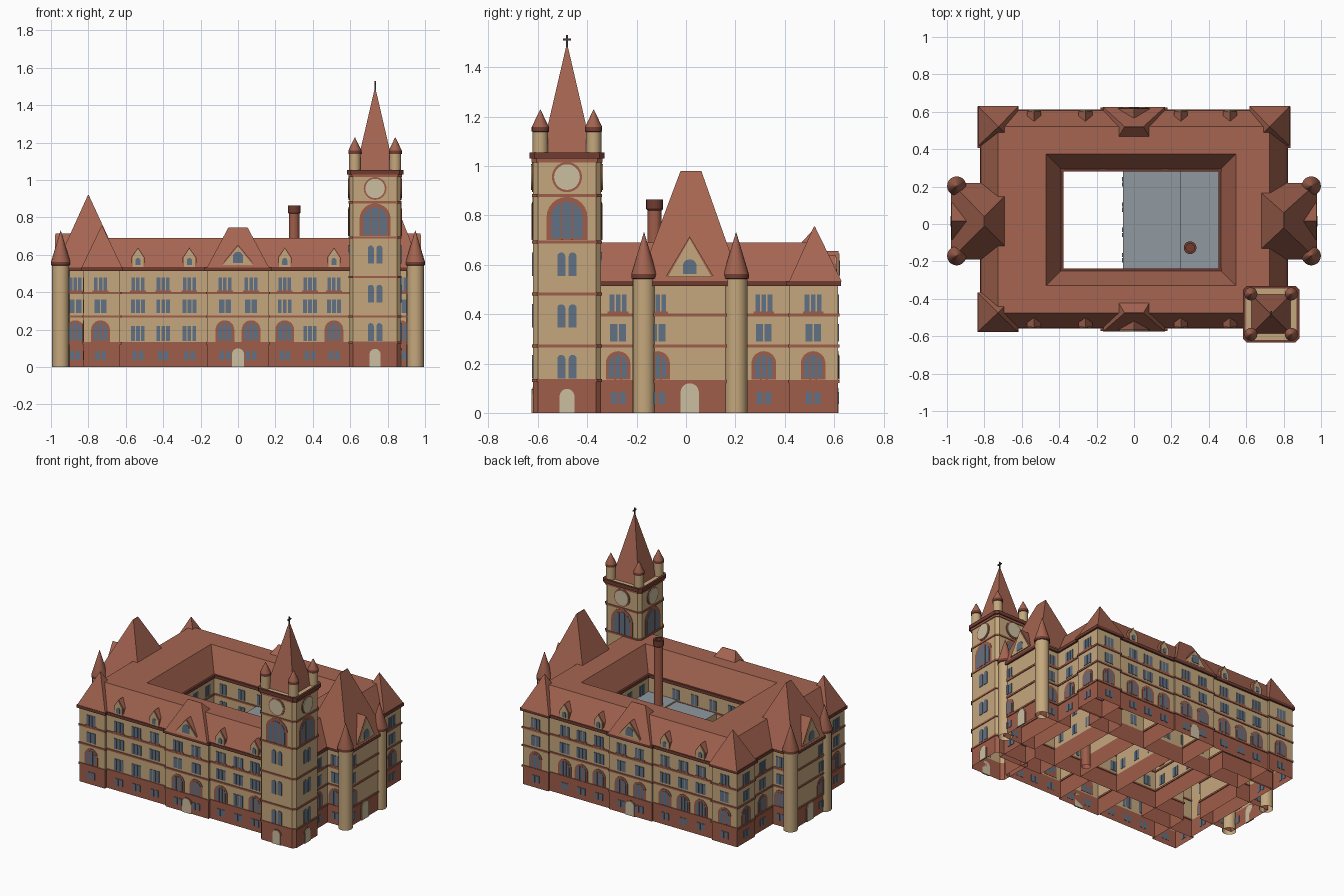
import bpy, bmesh, math
from mathutils import Vector

cube = bpy.data.objects.get("Cube")
if cube:
    bpy.data.objects.remove(cube)


def material(name, r, g, b):
    m = bpy.data.materials.new(name)
    m.use_nodes = True
    m.diffuse_color = (r, g, b, 1)
    m.node_tree.nodes["Principled BSDF"].inputs["Base Color"].default_value = (r, g, b, 1)
    return m


TAN = material("tan_stone", .56, .39, .205)
BRICK = material("red_brick", .35, .11, .067)
ROOF = material("roof_tile", .38, .13, .083)
DARK = material("dark_trim", .16, .045, .03)
BLUE = material("window_blue", .12, .165, .23)
CREAM = material("cream_door", .6, .52, .35)
GREY = material("grey_glass", .28, .32, .35)
IRON = material("iron", .06, .05, .05)


def finish(name, bm, *mats):
    bmesh.ops.remove_doubles(bm, verts=bm.verts, dist=1e-5)
    bmesh.ops.recalc_face_normals(bm, faces=bm.faces)
    me = bpy.data.meshes.new(name)
    bm.to_mesh(me)
    bm.free()
    for m in mats:
        me.materials.append(m)
    ob = bpy.data.objects.new(name, me)
    bpy.context.collection.objects.link(ob)
    return ob


def rect(box, z, grow=0, c=0):
    """Rectangle loop, optionally with chamfered corners."""
    x0, x1, y0, y1 = box
    x0, x1, y0, y1 = x0 - grow, x1 + grow, y0 - grow, y1 + grow
    if not c:
        p = [(x0, y0), (x1, y0), (x1, y1), (x0, y1)]
    else:
        p = [(x0 + c, y0), (x1 - c, y0), (x1, y0 + c), (x1, y1 - c),
             (x1 - c, y1), (x0 + c, y1), (x0, y1 - c), (x0, y0 + c)]
    return [Vector((x, y, z)) for x, y in p]


def circle(x, y, r, z, n=20):
    return [Vector((x + r * math.cos(math.tau * i / n), y + r * math.sin(math.tau * i / n), z)) for i in range(n)]


def loft(bm, loops, mats=None, cap=None):
    rings = [[bm.verts.new(p) for p in lp] for lp in loops]
    n = len(rings[0])
    for k in range(len(rings) - 1):
        for i in range(n):
            j = (i + 1) % n
            f = bm.faces.new((rings[k][i], rings[k][j], rings[k + 1][j], rings[k + 1][i]))
            f.material_index = mats[k] if mats else 0
    if cap is not None:
        bm.faces.new(rings[-1]).material_index = cap


def band(bm, box, z0, z1, out, c=0):
    loft(bm, [rect(box, z0, 0, c), rect(box, z0, out, c), rect(box, z1, out, c), rect(box, z1, 0, c)])


# Shared meshes for repeated details
panes, surrounds, doors, bands, cornices, gables, gable_roofs = [bmesh.new() for _ in range(7)]


def place(side, pos, u, z, d):
    """Point on a facade: u along the wall, d outward from it."""
    s = 1 if side in "ne" else -1
    return Vector((u, pos + s * d, z) if side in "ns" else (pos + s * d, u, z))


def plate(bm, side, pos, pts, d1, d0=-.002):
    a = [bm.verts.new(place(side, pos, u, z, d0)) for u, z in pts]
    b = [bm.verts.new(place(side, pos, u, z, d1)) for u, z in pts]
    bm.faces.new(a)
    bm.faces.new(b)
    for i in range(len(a)):
        j = (i + 1) % len(a)
        bm.faces.new((a[i], a[j], b[j], b[i]))


def arch(u, half, z0, z1, n=12):
    rise = min(half, z1 - z0)
    top = [(u + half * math.cos(math.pi * i / n), z1 - rise + rise * math.sin(math.pi * i / n)) for i in range(n + 1)]
    return [(u - half, z0), (u + half, z0)] + top


def oblong(u, half, z0, z1):
    return [(u - half, z0), (u + half, z0), (u + half, z1), (u - half, z1)]


def pane_row(side, pos, u, z0, z1, n, w, gap=.006):
    for i in range(n):
        c = u + (i - (n - 1) / 2) * (w + gap)
        plate(panes, side, pos, oblong(c, w / 2, z0, z1), .004)


def arch_window(side, pos, u, half, z0, z1, rim):
    plate(surrounds, side, pos, arch(u, half, z0, z1), .003)
    inner = half - rim
    plate(panes, side, pos, arch(u, inner, z0 + .006, z1 - rim), .005)
    for s in (-1, 1):
        plate(surrounds, side, pos, oblong(u + s * inner / 3, .003, z0, z1 - rim * 1.3), .007)


def bay(side, pos, u, arched=True, n2=2):
    pane_row(side, pos, u, .037, .085, 2, .024, .01)
    if arched:
        arch_window(side, pos, u, .05, .135, .25, .014)
    else:
        pane_row(side, pos, u, .14, .22, 3, .02)
    pane_row(side, pos, u, .29, .36, n2, .05 / n2 + .004)
    pane_row(side, pos, u, .41, .48, 3, .019)
    plate(surrounds, side, pos, oblong(u, .042, .402, .41), .005)


def door(side, pos, u, half, z1):
    plate(surrounds, side, pos, arch(u, half + .006, 0, z1 + .006), .003)
    plate(doors, side, pos, arch(u, half, 0, z1), .007)


def gable(side, pos, u, half, z0, zwall, apex, depth, lip):
    def outline(g):
        return [(u - half - g, z0), (u + half + g, z0), (u + half + g, zwall), (u, apex + g), (u - half - g, zwall)]
    plate(gables, side, pos, outline(0), .004, -.01)
    plate(gable_roofs, side, pos, outline(lip), 0, -depth)
    w = min(half * .45, .028)
    plate(panes, side, pos, arch(u, w, z0 + .012, z0 + .03 + w * 1.5), .007)


# Wall blocks, open underneath
blocks = {}
for s, n in ((-1, "left_end"), (1, "right_end")):
    wx = sorted((s * .165, s * .63))
    blocks["front_wing_" + n] = (*wx, -.545, -.25)
    blocks["back_wing_" + n] = (*wx, .295, .6)
    blocks["pavilion_" + n] = (*sorted((s * .7, s * .965)), -.17, .2)
    blocks["back_corner_" + n] = (*sorted((s * .63, s * .825)), .42, .615)
blocks["front_corner"] = (-.825, -.63, -.565, -.385)
blocks["front_centre"] = (-.165, .165, -.56, -.25)
blocks["back_centre"] = (-.165, .165, .295, .61)
blocks["west_wing"] = (-.81, -.39, -.39, .43)
blocks["east_wing"] = (.465, .81, -.39, .43)
for name, box in blocks.items():
    bm = bmesh.new()
    loft(bm, [rect(box, 0), rect(box, .125), rect(box, .53)], [0, 1], 1)
    finish(name, bm, BRICK, TAN)
    for z in (.122, .265, .39):
        band(bands, box, z, z + .012, .006)
    band(cornices, box, .514, .535, .013)

# Main roof ring with flat top and inward slope to the court
bm = bmesh.new()
loft(bm, [rect((-.82, .82, -.555, .61), .53), rect((-.728, .725, -.475, .52), .69),
          rect((-.47, .545, -.33, .375), .69), rect((-.39, .465, -.25, .295), .53)])
finish("main_roof", bm, ROOF)


def hip(name, box, ridge, z):
    bm = bmesh.new()
    loft(bm, [rect(box, .533), rect(ridge, z)], cap=0)
    finish(name, bm, ROOF)


def ridge_roof(name, box, x0, x1, y0, y1, z):
    bm = bmesh.new()
    e = .002
    loft(bm, [rect(box, .533), rect((x0 - e, x1 + e, y0 - e, y1 + e), z)], cap=0)
    finish(name, bm, ROOF)


for x, y in ((-.728, -.475), (-.725, .52), (.725, .52)):
    ridge_roof("corner_roof", (x - .108, x + .108, y - .102, y + .11), x, x, y, y, .755)
ridge_roof("front_centre_roof", (-.165, .165, -.575, -.28), -.05, .05, -.475, -.475, .745)
ridge_roof("back_centre_roof", (-.165, .165, .325, .625), -.05, .05, .52, .52, .745)
ridge_roof("west_pavilion_roof", (-.978, -.62, -.19, .22), -.8, -.8, -.01, .04, .92)
ridge_roof("east_pavilion_roof", (.62, .978, -.19, .22), .8, .8, -.02, .06, .98)

# Gables and dormers
gable("s", -.567, 0, .08, .545, .546, .645, .12, .01)
gable("n", .617, 0, .08, .545, .546, .645, .12, .01)
for x in (-.535, -.26, .25, .513):
    gable("s", -.55, x, .03, .533, .585, .632, .09, .007)
    gable("n", .605, x, .03, .533, .585, .632, .09, .007)
for side, pos in (("e", .975), ("w", -.975)):
    gable(side, pos, .015, .088, .55, .551, .705, .2, .01)

# Windows and doors on the long sides
for x in (-.535, -.4, -.26, .25, .385, .513):
    bay("s", -.545, x, x in (.25, .513), 3)
    bay("n", .6, x, True, 3)
for x in (-.07, .07):
    bay("s", -.56, x)
    bay("n", .61, x)
bay("s", -.565, -.735)
for x in (-.728, .728):
    bay("n", .615, x)
door("s", -.56, 0, .033, .1)
door("n", .61, 0, .033, .1)

# Windows and doors on the short sides
for side, s in (("e", 1), ("w", -1)):
    bay(side, s * .825, .515)
    for y in (-.275, .315):
        bay(side, s * .81, y)
    bay(side, s * .965, -.115)
    door(side, s * .965, .015, .037, .12)
    bay("s", -.17, s * .87)
    bay("n", .2, s * .87)
bay("w", -.825, -.475)

# Court windows
for i in range(6):
    for z in (.15, .29, .41):
        x = -.32 + i * .143
        pane_row("n", -.25, x, z, z + .07, 2, .022)
        pane_row("s", .295, x, z, z + .07, 2, .022)
        if i < 4:
            y = -.18 + i * .135
            pane_row("e", -.39, y, z, z + .07, 2, .022)
            pane_row("w", .465, y, z, z + .07, 2, .022)
            if z < .4:
                pane_row("w", -.06, y, z, z + .07, 2, .022)

# Glass-roofed court building and its chimney
for name, x0, x1, z in (("court_hall", -.06, .245, .4), ("court_annex", .245, .465, .41)):
    bm = bmesh.new()
    box = (x0, x1, -.25, .295)
    loft(bm, [rect(box, 0), rect(box, .125), rect(box, z)], [0, 1], 2)
    finish(name, bm, BRICK, TAN, GREY)
bm = bmesh.new()
loft(bm, [circle(.3, -.127, r, z) for r, z in
          ((.03, 0), (.028, .82), (.034, .825), (.034, .865), (.022, .865), (.022, .84))], [0, 0, 1, 1, 1], 1)
finish("chimney", bm, BRICK, DARK)


def turret(name, x, y, r, z0, z1, apex):
    bm = bmesh.new()
    loft(bm, [circle(x, y, a, z) for a, z in
              ((r, z0), (r, z1 - .012), (r * 1.12, z1 - .01), (r * 1.12, z1 + .008), (.001, apex))], [0, 1, 1, 2], 2)
    ob = finish(name, bm, TAN, DARK, ROOF)
    bpy.ops.object.select_all(action="DESELECT")
    ob.select_set(True)
    bpy.context.view_layer.objects.active = ob
    bpy.ops.object.shade_smooth_by_angle(angle=math.radians(30))


for x in (-.948, .948):
    for y in (-.17, .203):
        turret("pavilion_turret", x, y, .046, 0, .555, .73)

# Clock tower
TX, TY, H = .733, -.482, .137
tower = (TX - H, TX + H, TY - H, TY + H)
C = .02
bm = bmesh.new()
loft(bm, [rect(tower, z, 0, C) for z in (0, .128, 1.05)], [0, 1], 1)
finish("clock_tower", bm, BRICK, TAN)
for z in (.125, .265, .475, .687, .875):
    band(bands, tower, z, z + .012, .005, C)
band(bands, tower, 1.015, 1.03, .006, C)
band(cornices, tower, 1.03, 1.055, .014, C)
for side, pos, u in (("s", TY - H, TX), ("n", TY + H, TX), ("e", TX + H, TY), ("w", TX - H, TY)):
    for z in (.14, .345, .555):
        for s in (-1, 1):
            plate(panes, side, pos, arch(u + s * .023, .016, z, z + .095), .004)
    arch_window(side, pos, u, .083, .7, .875, .02)
    for bm, r, d in ((surrounds, .061, .004), (doors, .052, .008)):
        plate(bm, side, pos, [(p.x, p.y) for p in circle(u, .955, r, 0, 28)], d)
    if side in "se":
        door(side, pos, u, .03, .097)
for sx in (-1, 1):
    for sy in (-1, 1):
        turret("tower_turret", TX + sx * .108, TY + sy * .108, .031, 1.05, 1.15, 1.228)
bm = bmesh.new()
loft(bm, [rect((TX, TX, TY, TY), 1.05, .104), rect((TX, TX, TY, TY), 1.49, .002)], cap=0)
finish("spire", bm, ROOF)
bm = bmesh.new()
for ry, z0, z1 in ((.004, 1.48, 1.53), (.017, 1.508, 1.516)):
    box = (TX - .004, TX + .004, TY - ry, TY + ry)
    loft(bm, [rect(box, z0), rect(box, z1)], cap=0)
finish("spire_cross", bm, IRON)

finish("window_panes", panes, BLUE)
finish("window_surrounds", surrounds, BRICK)
finish("doors_and_clocks", doors, CREAM)
finish("string_courses", bands, BRICK)
finish("eaves_cornices", cornices, DARK)
finish("gable_fronts", gables, TAN)
finish("gable_roofs", gable_roofs, ROOF)
